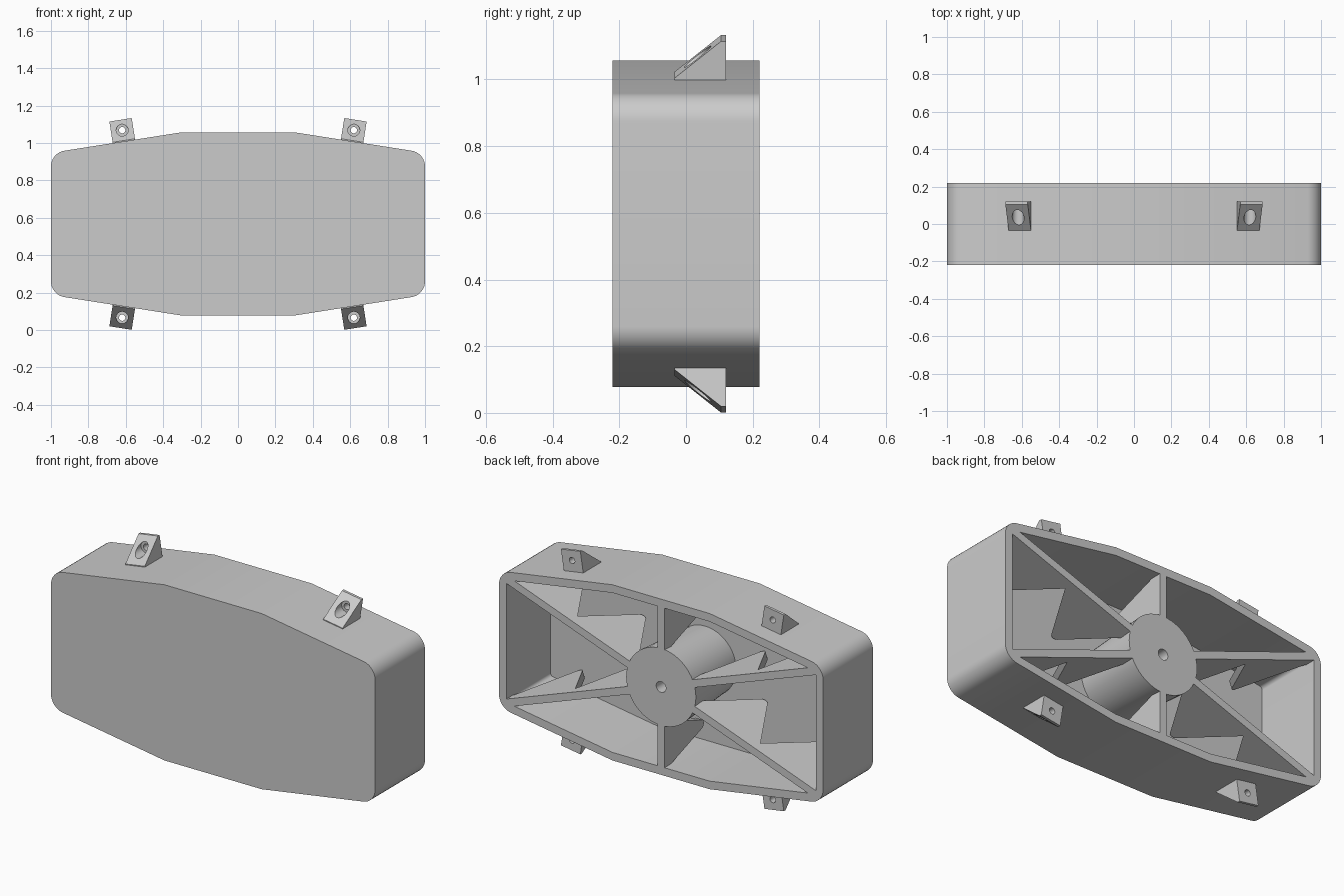
import bpy, bmesh, math
from mathutils import Vector

if "Cube" in bpy.data.objects:
    bpy.data.objects.remove(bpy.data.objects["Cube"])

MID = 0.567           # height of the body's centre
FRONT, BACK = -0.22, 0.22
WALL = 0.045
FLOOR = FRONT + 0.05  # inner face of the front plate
HUB_R = 0.215

grey = bpy.data.materials.new("grey_plastic")
grey.use_nodes = True
grey.diffuse_color = (0.6, 0.6, 0.6, 1)
grey.node_tree.nodes["Principled BSDF"].inputs["Base Color"].default_value = (0.6, 0.6, 0.6, 1)


def finish(name, bm):
    bmesh.ops.recalc_face_normals(bm, faces=bm.faces)
    mesh = bpy.data.meshes.new(name)
    bm.to_mesh(mesh)
    bm.free()
    mesh.materials.append(grey)
    obj = bpy.data.objects.new(name, mesh)
    bpy.context.collection.objects.link(obj)
    return obj


def fillet(corners, steps=8):
    """Round each (a, b, radius) corner of a closed outline."""
    out = []
    for i, (a, b, r) in enumerate(corners):
        p = Vector((a, b))
        if r == 0:
            out.append(p)
            continue
        u = (Vector(corners[i - 1][:2]) - p).normalized()
        v = (Vector(corners[(i + 1) % len(corners)][:2]) - p).normalized()
        half = u.angle(v) / 2
        centre = p + (u + v).normalized() * (r / math.sin(half))
        start = p + u * (r / math.tan(half)) - centre
        end = p + v * (r / math.tan(half)) - centre
        for k in range(steps + 1):
            out.append(centre + start.lerp(end, k / steps).normalized() * r)
    return out


def prism(name, outline, lo, hi, place):
    """Extrude an outline from lo to hi; place maps (a, b, c) to a point."""
    bm = bmesh.new()
    rings = [[bm.verts.new(place(a, b, c)) for a, b in outline] for c in (lo, hi)]
    for ring in rings:
        bm.faces.new(ring)
    n = len(outline)
    for i in range(n):
        j = (i + 1) % n
        bm.faces.new((rings[0][i], rings[0][j], rings[1][j], rings[1][i]))
    return finish(name, bm)


def lathe(name, profile, place, steps=48):
    """Spin a (radius, depth) profile that starts and ends on the axis."""
    bm = bmesh.new()
    rings = []
    for r, d in profile:
        count = steps if r else 1
        rings.append([bm.verts.new(place(r * math.cos(math.tau * k / steps),
                                         r * math.sin(math.tau * k / steps), d))
                      for k in range(count)])
    for p, q in zip(rings, rings[1:]):
        for k in range(steps):
            j = (k + 1) % steps
            quad = [p[k % len(p)], p[j % len(p)], q[j % len(q)], q[k % len(q)]]
            bm.faces.new(list(dict.fromkeys(quad)))
    return finish(name, bm)


def cut(obj, cutter):
    mod = obj.modifiers.new("cut", "BOOLEAN")
    mod.operation = "DIFFERENCE"
    mod.solver = "EXACT"
    mod.object = cutter
    bpy.context.view_layer.objects.active = obj
    bpy.ops.object.modifier_apply(modifier=mod.name)
    bpy.data.objects.remove(cutter)


def smooth(obj):
    bpy.ops.object.select_all(action="DESELECT")
    obj.select_set(True)
    bpy.context.view_layer.objects.active = obj
    bpy.ops.object.shade_smooth_by_angle(angle=math.radians(30))


def body_outline(inset, radius):
    x, side, top = 1 - inset, 0.38 - inset * 0.85, 0.49 - inset
    return fillet([(-x, side, radius), (-0.3, top, 0), (0.3, top, 0), (x, side, radius),
                   (x, -side, radius), (0.3, -top, 0), (-0.3, -top, 0), (-x, -side, radius)])


def upright(a, b, c):
    return Vector((a, c, MID + b))


def toothed_rib(name, start, end, teeth, along):
    """A back bar from start to end along a direction, with rounded teeth toward the front plate."""
    bar, step = BACK - 0.06, (end - start) / teeth
    corners = [(start - 0.02, BACK, 0), (start - 0.02, bar, 0)]
    for i in range(teeth):
        corners += [(start + i * step, bar, 0), (start + (i + 0.5) * step, FLOOR - 0.01, 0.025)]
    corners += [(end, bar, 0), (end + 0.02, bar, 0), (end + 0.02, BACK, 0)]
    across = Vector((-along.z, 0, along.x))
    smooth(prism(name, fillet(corners, 6), -0.021, 0.021,
                 lambda t, y, c: Vector((0, y, MID)) + along * t + across * c))


# Hollow body, open at the back
body = prism("body_shell", body_outline(0, 0.085), FRONT, BACK, upright)
cut(body, prism("cavity", body_outline(WALL, 0.02), FLOOR, BACK + 0.1, upright))
smooth(body)

# Central hub with a blind screw hole
hub = lathe("hub", [(0, FLOOR - 0.01), (0.19, FLOOR - 0.01), (HUB_R, BACK),
                    (0.03, BACK), (0.03, 0.0), (0, 0.0)], upright)
smooth(hub)

# Ribs: two teeth on the diagonals, one on the uprights
for level, sz in (("upper", 1), ("lower", -1)):
    toothed_rib(f"{level}_middle_rib", 0.21, 0.445, 1, Vector((0, 0, sz)))
    for side, sx in (("left", 1), ("right", -1)):
        toothed_rib(f"{level}_{side}_rib", 0.2, 1.0, 2,
                    Vector((sx * 0.955, 0, sz * 0.345)).normalized())

# Wedge-shaped mounting lugs with counterbored screw holes
lug_profile = [(-0.035, -0.012), (0.12, -0.012), (0.12, 0.116), (0.105, 0.116), (-0.035, 0.004)]
tilt = math.atan2(0.11, 0.7)
for side, sx in (("left", 1), ("right", -1)):
    for level, sz in (("upper", 1), ("lower", -1)):
        out = Vector((sx * math.sin(tilt), 0, sz * math.cos(tilt)))
        across = Vector((out.z, 0, -out.x))
        foot = Vector((sx * 0.61, 0, MID + sz * 0.442))

        def on_lug(y, h, c):
            return foot + out * h + across * c + Vector((0, y, 0))

        lug = prism(f"{level}_{side}_lug", lug_profile, -0.0605, 0.0605, on_lug)
        cut(lug, lathe("screw_hole", [(0, -0.1), (0.032, -0.1), (0.032, 0.075),
                                      (0.017, 0.075), (0.017, 0.2), (0, 0.2)],
                       lambda a, b, d: on_lug(d, 0.06 + b, a), 24))
        smooth(lug)
